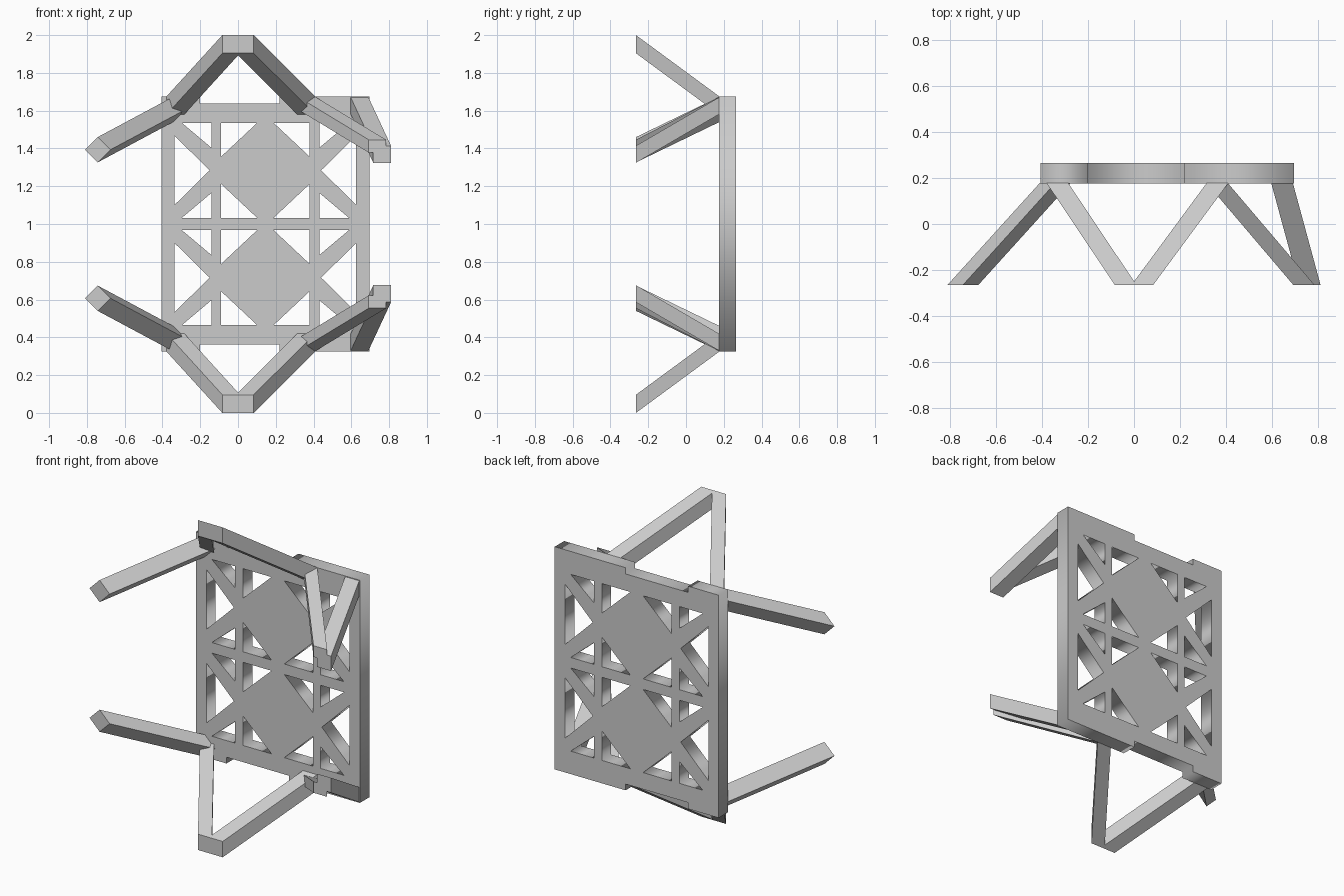
import bpy
import bmesh
from mathutils import Vector

cube = bpy.data.objects.get("Cube")
if cube:
    bpy.data.objects.remove(cube, do_unlink=True)

MID_Z = 1.0                      # the frame is mirrored about this height
TIP_Y, PLATE_Y, BACK_Y = -0.265, 0.175, 0.265

grey = bpy.data.materials.new("light_grey")
grey.use_nodes = True
grey.diffuse_color = (0.6, 0.6, 0.6, 1)
grey.node_tree.nodes["Principled BSDF"].inputs["Base Color"].default_value = (0.6, 0.6, 0.6, 1)


def lattice_plate():
    """Flat plate with notched ends and triangular cut-outs."""
    curve = bpy.data.curves.new("lattice_plate", "CURVE")
    curve.dimensions = "2D"
    curve.fill_mode = "BOTH"
    curve.extrude = (BACK_Y - PLATE_Y) / 2

    def loop(points):
        spline = curve.splines.new("POLY")
        spline.points.add(len(points) - 1)
        for p, (u, v) in zip(spline.points, points):
            p.co = (u, v, 0, 1)
        spline.use_cyclic_u = True

    # Outline, relative to the plate centre
    top = [(-0.55, 0.675), (-0.345, 0.675), (-0.345, 0.637),
           (0.075, 0.637), (0.075, 0.675), (0.55, 0.675)]
    loop(top + [(u, -v) for u, v in reversed(top)])

    # Cut-outs of the two braced bays
    inner = [(0.043, 0.252), (0.234, 0.252), (0.234, 0.073)]
    corner = [(0.286, 0.252), (0.443, 0.252), (0.286, 0.12)]
    side = [(0.48, 0.182), (0.48, -0.182), (0.295, 0)]
    for bay in (-0.284, 0.284):
        for sx in (-1, 1):
            loop([(sx * u, bay + v) for u, v in side])
            for sz in (-1, 1):
                for tri in (inner, corner):
                    loop([(sx * u, bay + sz * v) for u, v in tri])

    obj = bpy.data.objects.new("lattice_plate", curve)
    bpy.context.collection.objects.link(obj)
    obj.location = (0.145, (PLATE_Y + BACK_Y) / 2, MID_Z)
    obj.rotation_euler.x = 1.5707963
    curve.materials.append(grey)
    bpy.ops.object.select_all(action="DESELECT")
    obj.select_set(True)
    bpy.context.view_layer.objects.active = obj
    bpy.ops.object.convert(target="MESH")


def beam(name, tip, root, half, diamond=False):
    """Slanted bar from the front tip to the plate, mirrored top to bottom."""
    w, h = half
    if diamond:
        section = [(-w, 0), (0, -h), (w, 0), (0, h)]
    else:
        section = [(-w, -h), (w, -h), (w, h), (-w, h)]
    bm = bmesh.new()
    rings = [[bm.verts.new(Vector((x + dx, y, z + dz))) for dx, dz in section]
             for (x, z), y in ((tip, TIP_Y), (root, PLATE_Y + 0.002))]
    for ring in rings:
        bm.faces.new(ring)
    for i in range(4):
        j = (i + 1) % 4
        bm.faces.new((rings[0][i], rings[0][j], rings[1][j], rings[1][i]))
    bmesh.ops.recalc_face_normals(bm, faces=bm.faces)
    mesh = bpy.data.meshes.new(name)
    bm.to_mesh(mesh)
    bm.free()
    mesh.materials.append(grey)
    obj = bpy.data.objects.new(name, mesh)
    bpy.context.collection.objects.link(obj)
    obj.location.z = MID_Z
    mirror = obj.modifiers.new("top_and_bottom", "MIRROR")
    mirror.use_axis = (False, False, True)
    mirror.use_mirror_merge = False


lattice_plate()

# Central V arms
beam("centre_arm_left", (0.036, 0.952), (0.362, 0.627), (0.047, 0.048))
beam("centre_arm_right", (-0.036, 0.952), (-0.332, 0.627), (0.047, 0.048))

# Single arms on the right
beam("side_arm_right", (-0.743, 0.393), (-0.343, 0.607), (0.067, 0.067), diamond=True)

# Paired arms on the left
beam("side_arm_left_inner", (0.738, 0.412), (0.362, 0.64), (0.046, 0.034))
beam("side_arm_left_outer", (0.763, 0.369), (0.643, 0.627), (0.047, 0.045))
